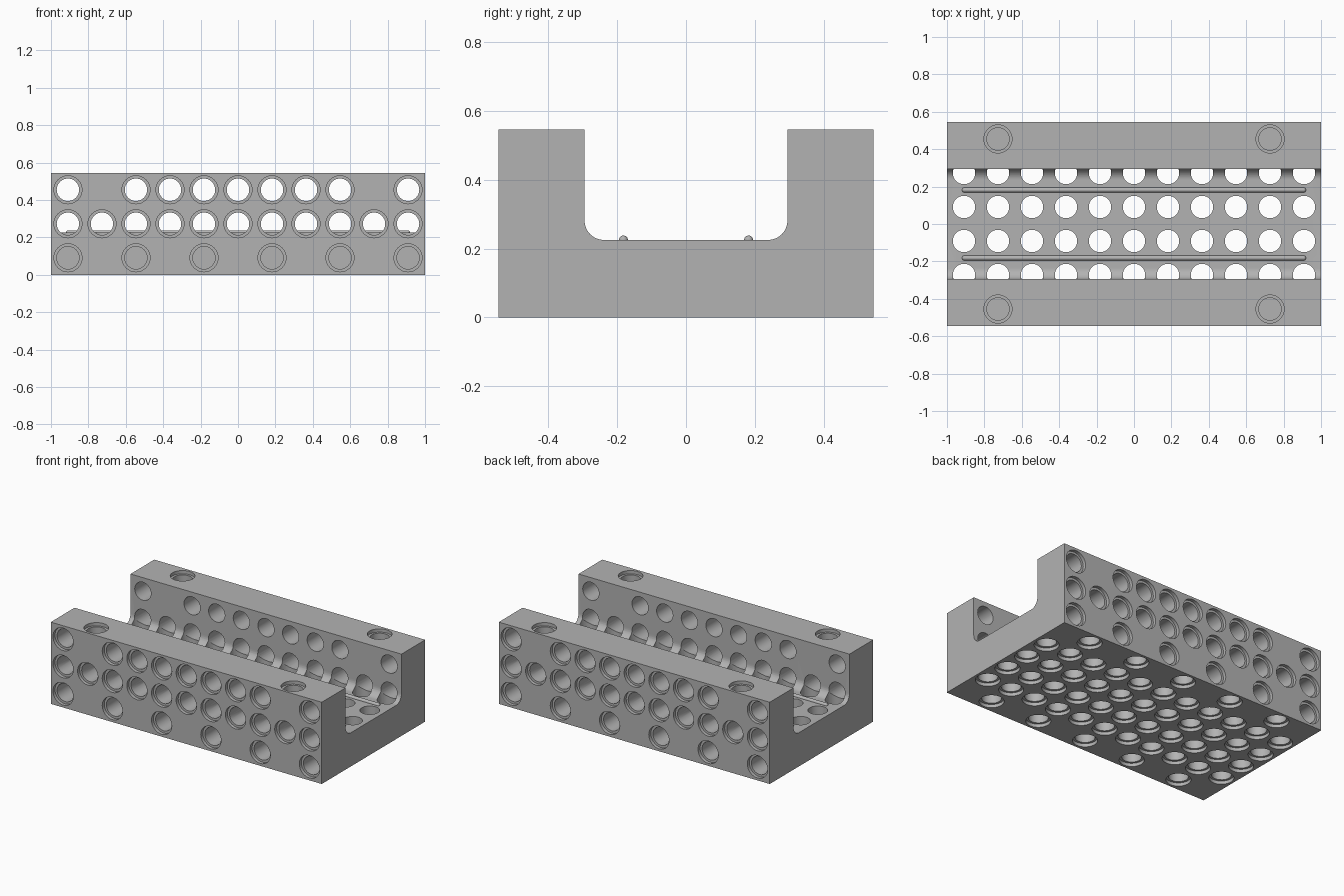
import bpy, bmesh, math
from mathutils import Matrix, Vector

if "Cube" in bpy.data.objects:
    bpy.data.objects.remove(bpy.data.objects["Cube"], do_unlink=True)

P = 2 / 11                        # hole pitch
HALF_Y, TOP = 3 * P, 3 * P        # outer half depth and height
WALL_Y, FLOOR, FILLET = 0.295, 0.225, 0.057
BORE, RIM, RIM_DEPTH, BLIND = 0.06, 0.075, 0.022, 0.165
SEGS = 32

grey = bpy.data.materials.new("grey_plastic")
grey.use_nodes = True
colour = (0.45, 0.45, 0.45, 1)
grey.diffuse_color = colour
grey.node_tree.nodes["Principled BSDF"].inputs["Base Color"].default_value = colour


def make_object(name, bm):
    bmesh.ops.recalc_face_normals(bm, faces=bm.faces)
    mesh = bpy.data.meshes.new(name)
    bm.to_mesh(mesh)
    bm.free()
    mesh.materials.append(grey)
    obj = bpy.data.objects.new(name, mesh)
    bpy.context.collection.objects.link(obj)
    return obj


def lathe(bm, profile, origin, axis):
    """Closed solid of revolution along axis; profile is (radius, distance)."""
    place = Matrix.Translation(origin) @ Vector(axis).to_track_quat('Z', 'Y').to_matrix().to_4x4()
    rings = []
    for r, d in profile:
        angles = [math.tau * i / SEGS for i in range(SEGS)]
        rings.append([bm.verts.new(place @ Vector((r * math.cos(a), r * math.sin(a), d)))
                      for a in angles])
    for low, high in zip(rings, rings[1:]):
        for i in range(SEGS):
            j = (i + 1) % SEGS
            bm.faces.new((low[i], low[j], high[j], high[i]))
    bm.faces.new(rings[0][::-1])
    bm.faces.new(rings[-1])


def hole(bm, origin, axis, depth):
    """Bore with a wider recessed rim at its mouth."""
    lathe(bm, [(RIM, -0.02), (RIM, RIM_DEPTH), (BORE, RIM_DEPTH), (BORE, depth)], origin, axis)


def smooth(obj):
    bpy.ops.object.select_all(action='DESELECT')
    obj.select_set(True)
    bpy.context.view_layer.objects.active = obj
    bpy.ops.object.shade_smooth_by_angle(angle=math.radians(30))


# Channel body: half profile with rounded inner corner, mirrored and extruded
half = [(HALF_Y, 0), (HALF_Y, TOP), (WALL_Y, TOP)]
for i in range(9):
    a = math.pi / 2 * i / 8
    half.append((WALL_Y - FILLET + FILLET * math.cos(a), FLOOR + FILLET - FILLET * math.sin(a)))
outline = half + [(-y, z) for y, z in reversed(half)]
bm = bmesh.new()
face = bm.faces.new([bm.verts.new((-1, y, z)) for y, z in outline])
ext = bmesh.ops.extrude_face_region(bm, geom=[face])
bmesh.ops.translate(bm, vec=(2, 0, 0), verts=[v for v in ext["geom"] if isinstance(v, bmesh.types.BMVert)])
body = make_object("channel_body", bm)

# Holes through the side walls, and shallow ones below them
side = bmesh.new()
for s in (-1, 1):
    for col in range(11):
        x = (col - 5) * P
        for row in range(3):
            if (row == 2 and col in (1, 9)) or (row == 0 and col % 2):
                continue
            depth = BLIND if row == 0 else HALF_Y - 0.225
            hole(side, (x, s * HALF_Y, (row + 0.5) * P), (0, -s, 0), depth)

# Holes through the floor, shallow ones under the walls and on the wall tops
upright = bmesh.new()
for s in (-1, 1):
    for col in range(11):
        x = (col - 5) * P
        for row in range(3):
            if row == 2 and col % 2 == 0:
                continue
            hole(upright, (x, s * (row + 0.5) * P, 0), (0, 0, 1), BLIND if row == 2 else 0.29)
        if col in (1, 9):
            hole(upright, (x, s * 2.5 * P, TOP), (0, 0, -1), BLIND)

for name, cutter_bm in (("side_hole_cutter", side), ("upright_hole_cutter", upright)):
    cutter = make_object(name, cutter_bm)
    cutter.hide_render = True
    mod = body.modifiers.new(name, 'BOOLEAN')
    mod.operation, mod.solver, mod.object = 'DIFFERENCE', 'EXACT', cutter
    bpy.context.view_layer.objects.active = body
    bpy.ops.object.modifier_apply(modifier=name)
    bpy.data.objects.remove(cutter, do_unlink=True)
smooth(body)

# Two thin rounded ridges along the floor
R, LENGTH = 0.013, 1.84
cap = [(R * math.sin(math.pi / 2 * i / 5), R - R * math.cos(math.pi / 2 * i / 5)) for i in range(1, 6)]
for s, name in ((-1, "front_floor_ridge"), (1, "back_floor_ridge")):
    bm = bmesh.new()
    profile = cap + [(r, LENGTH - d) for r, d in reversed(cap)]
    lathe(bm, profile, (-LENGTH / 2, s * P, FLOOR), (1, 0, 0))
    smooth(make_object(name, bm))
